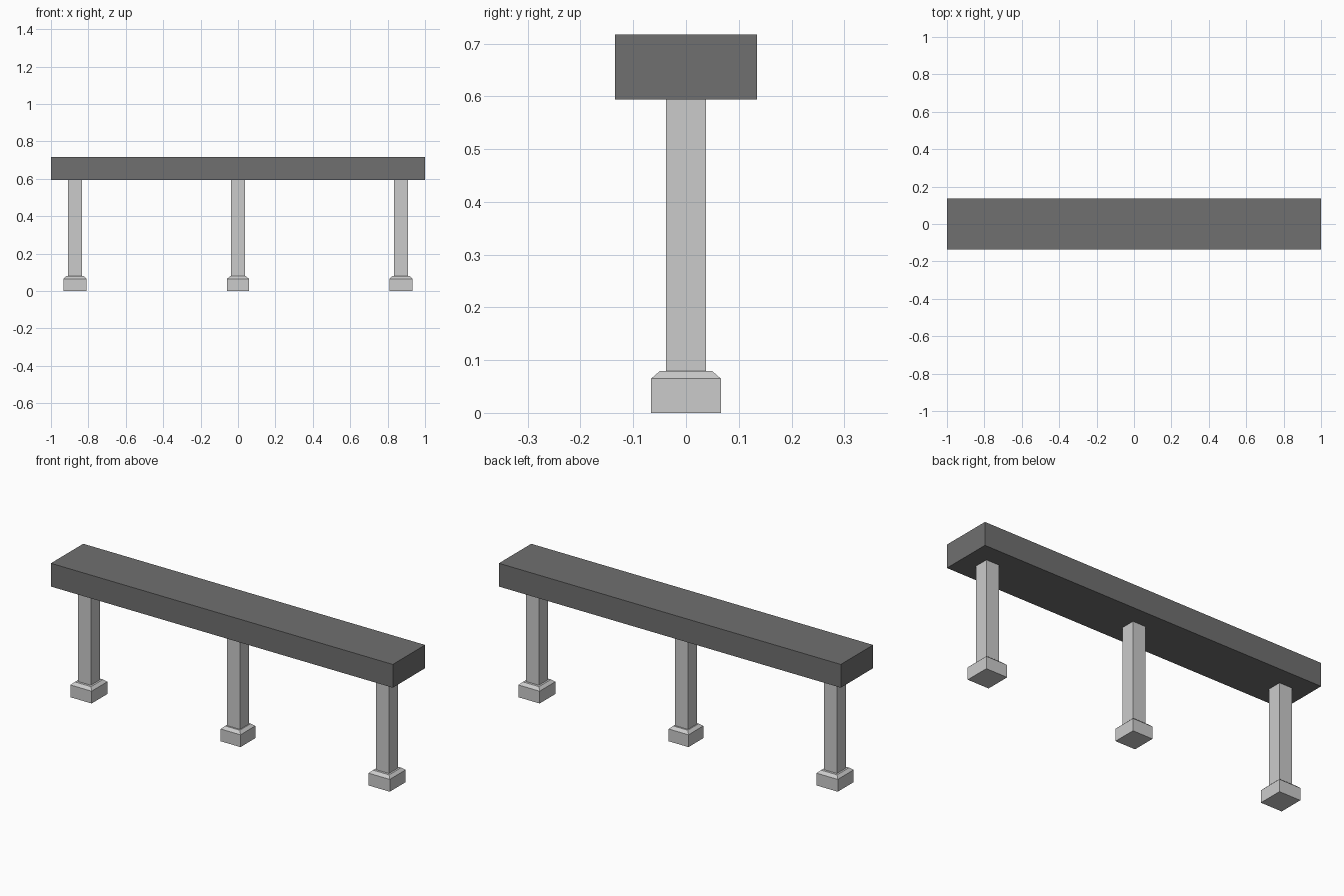
import bpy, bmesh

if "Cube" in bpy.data.objects:
    bpy.data.objects.remove(bpy.data.objects["Cube"])

def loft(name, sections):
    """Closed rectangular loft; sections are (half_x, half_y, z) from bottom to top."""
    bm = bmesh.new()
    rings = [[bm.verts.new((sx * hx, sy * hy, z))
              for sx, sy in ((-1, -1), (1, -1), (1, 1), (-1, 1))]
             for hx, hy, z in sections]
    bm.faces.new(rings[0][::-1])
    bm.faces.new(rings[-1])
    for low, high in zip(rings, rings[1:]):
        for i in range(4):
            j = (i + 1) % 4
            bm.faces.new((low[i], low[j], high[j], high[i]))
    mesh = bpy.data.meshes.new(name)
    bm.to_mesh(mesh)
    bm.free()
    obj = bpy.data.objects.new(name, mesh)
    bpy.context.collection.objects.link(obj)
    return obj

BASE_TOP, BEAM_BOTTOM, BEAM_TOP = 0.079, 0.594, 0.717

# Dark beam across the top
beam = loft("beam", [(1, 0.135, BEAM_BOTTOM), (1, 0.135, BEAM_TOP)])
dark = bpy.data.materials.new("dark_grey")
dark.diffuse_color = (0.16, 0.16, 0.16, 1)
dark.use_nodes = True
dark.node_tree.nodes["Principled BSDF"].inputs["Base Color"].default_value = dark.diffuse_color
beam.data.materials.append(dark)

# Three posts on chamfered footings; the middle footing is slightly smaller
for side, x, hx, hy in (("left", -0.872, 0.062, 0.066),
                        ("middle", 0, 0.058, 0.062),
                        ("right", 0.872, 0.062, 0.066)):
    post = loft(side + "_post", [(0.0375, 0.0375, BASE_TOP),
                                 (0.0375, 0.0375, BEAM_BOTTOM)])
    footing = loft(side + "_footing", [(hx, hy, 0), (hx, hy, 0.065),
                                       (hx - 0.015, hy - 0.016, BASE_TOP)])
    post.location.x = footing.location.x = x
